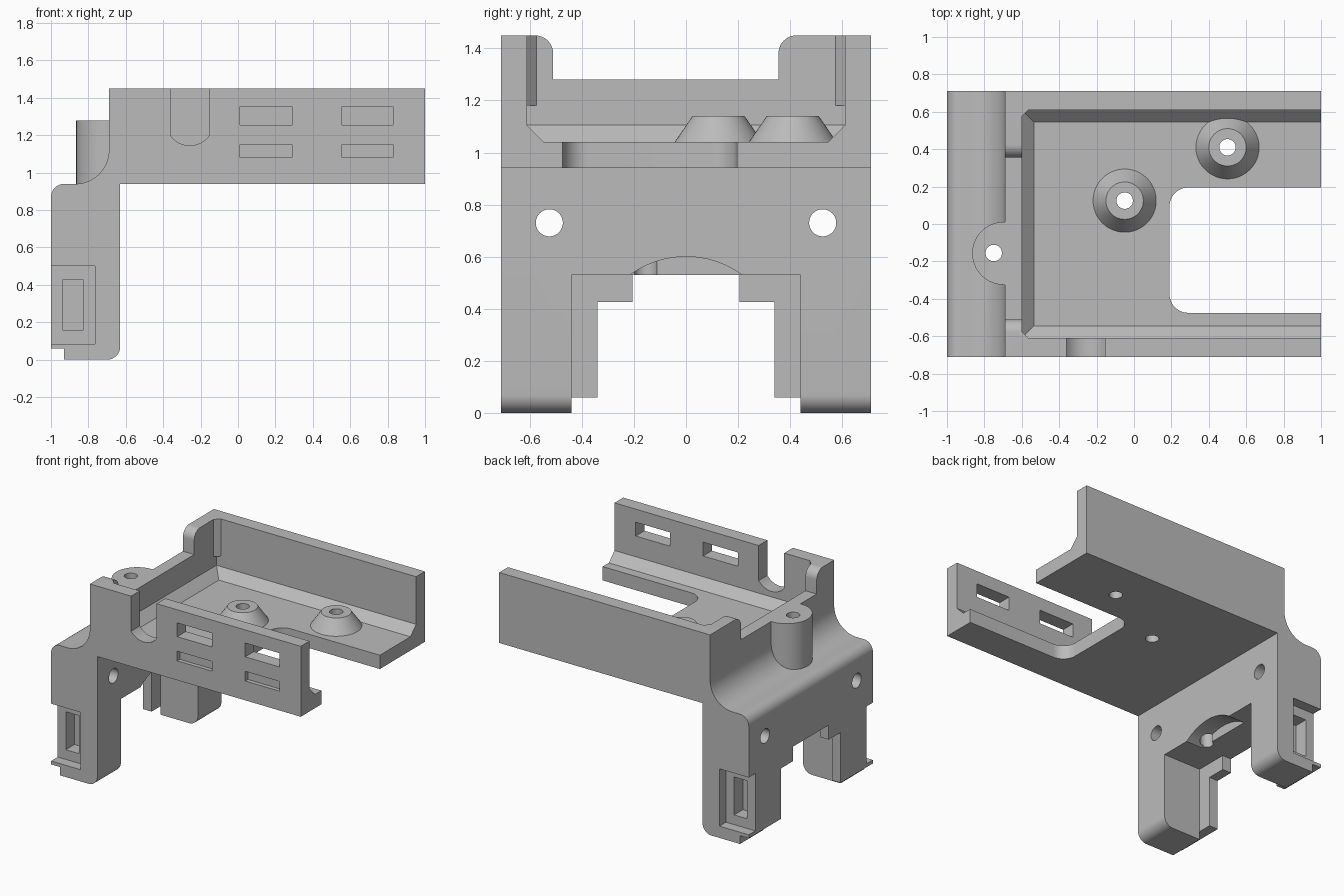
import bpy
import bmesh
from math import radians, cos, sin

if "Cube" in bpy.data.objects:
    bpy.data.objects.remove(bpy.data.objects["Cube"], do_unlink=True)

grey = bpy.data.materials.new("plain grey")
grey.use_nodes = True
colour = (0.5, 0.5, 0.5, 1)
grey.diffuse_color = colour
grey.node_tree.nodes["Principled BSDF"].inputs["Base Color"].default_value = colour


def arc(cu, cv, r, start, end, steps=12):
    angles = [radians(start + (end - start) * i / steps) for i in range(steps + 1)]
    return [(cu + r * cos(a), cv + r * sin(a)) for a in angles]


def circle(cu, cv, r, steps=48):
    return arc(cu, cv, r, 0, 360, steps)[:-1]


def rect(u0, u1, v0, v1):
    return [(u0, v0), (u1, v0), (u1, v1), (u0, v1)]


def make_object(name, bm):
    bmesh.ops.recalc_face_normals(bm, faces=bm.faces)
    mesh = bpy.data.meshes.new(name)
    bm.to_mesh(mesh)
    bm.free()
    mesh.materials.append(grey)
    obj = bpy.data.objects.new(name, mesh)
    bpy.context.collection.objects.link(obj)
    return obj


def prism(name, axis, points, start, end, bevel=0):
    """Extrude a 2D outline along an axis; optionally chamfer its start edges."""
    place = {"x": lambda u, v: (start, u, v),
             "y": lambda u, v: (u, start, v),
             "z": lambda u, v: (u, v, start)}[axis]
    bm = bmesh.new()
    base = bm.faces.new([bm.verts.new(place(u, v)) for u, v in points])
    moved = bmesh.ops.extrude_face_region(bm, geom=[base], use_keep_orig=True)["geom"]
    offset = [(end - start) * (axis == a) for a in "xyz"]
    bmesh.ops.translate(bm, vec=offset,
                        verts=[g for g in moved if isinstance(g, bmesh.types.BMVert)])
    bmesh.ops.recalc_face_normals(bm, faces=bm.faces)
    if bevel:
        bmesh.ops.bevel(bm, geom=list(base.edges), offset=bevel, segments=1,
                        affect="EDGES", clamp_overlap=False)
    return make_object(name, bm)


def combine(target, tool, operation="DIFFERENCE"):
    mod = target.modifiers.new(tool.name, "BOOLEAN")
    mod.operation, mod.solver, mod.object = operation, "EXACT", tool
    bpy.context.view_layer.objects.active = target
    bpy.ops.object.modifier_apply(modifier=mod.name)
    bpy.data.objects.remove(tool, do_unlink=True)


def cut(name, *args, **kwargs):
    combine(bracket, prism(name, *args, **kwargs))


def add(name, *args):
    combine(bracket, prism(name, *args), "UNION")


# Side profile of the whole bracket
outline = [(-0.93, 0)] + arc(-0.7, 0.07, 0.07, -90, 0)
outline += [(-0.63, 0.94), (1, 0.94), (1, 1.45), (-0.69, 1.45)]
outline += arc(-0.87, 1.12, 0.18, 0, -90, 16)
outline += arc(-0.93, 0.87, 0.07, 90, 180) + [(-1, 0.06), (-0.93, 0.06)]
bracket = prism("mounting_bracket", "y", outline, -0.71, 0.71)

# Screw boss on the end wall
add("screw_boss", "z", [(-0.65, -0.325)] + arc(-0.697, -0.157, 0.168, 270, 90, 32)
    + [(-0.65, 0.011)], 0.9, 1.28)

# Tray cavity with chamfered foot, and lowered end wall
cut("tray_cavity", "z", rect(-0.6, 1.3, -0.61, 0.61), 1.04, 1.7, bevel=0.065)
cut("end_wall_dip", "x", [(-0.51, 1.28), (0.355, 1.28)] + arc(0.425, 1.38, 0.07, 180, 90)
    + [(0.425, 1.6), (-0.58, 1.6)] + arc(-0.58, 1.38, 0.07, 90, 0), -0.9, -0.59)

# Corner gussets
for side in (-1, 1):
    add("corner_gusset", "z", [(-0.61, side * 0.575), (-0.6, side * 0.575),
                               (-0.565, side * 0.61), (-0.565, side * 0.62),
                               (-0.61, side * 0.62)], 1.18, 1.45)

# Floor opening
cut("floor_slot", "z", [(1.2, -0.475), (1.2, 0.195)] + arc(0.29, 0.095, 0.1, 90, 180)
    + arc(0.29, -0.375, 0.1, 180, 270), 0.8, 1.2)

# Front wall notch, windows and blind slots
cut("cable_notch", "y", [(-0.155, 1.6), (-0.36, 1.6)]
    + arc(-0.2575, 1.273, 0.128, 217, 323), -0.8, -0.55)
for x0, x1 in ((0.01, 0.29), (0.555, 0.83)):
    cut("window", "y", rect(x0, x1, 1.255, 1.355), -0.8, -0.55)
    cut("blind_slot", "y", rect(x0, x1, 1.08, 1.15), -0.8, -0.68)

# Space between the legs, leaving a stepped outer plate
cut("leg_space", "x", rect(-0.44, 0.44, -0.1, 0.53), -0.93, -0.5)
cut("plate_opening", "x", rect(-0.34, 0.34, -0.1, 0.425), -1.1, -0.9)
cut("plate_step", "x", rect(-0.205, 0.205, 0.3, 0.53), -1.1, -0.9)
cut("arched_relief", "x", circle(0, 0.235, 0.365, 96), -0.76, -0.5)

# Leg holes, side recesses and latch slots
for side in (-1, 1):
    cut("leg_hole", "x", circle(side * 0.525, 0.73, 0.052), -1.1, -0.5)
    cut("side_recess", "y", rect(-1.1, -0.765, 0.085, 0.5), side * 0.635, side * 0.8)
    cut("latch_slot", "y", rect(-0.935, -0.83, 0.155, 0.43), side * 0.535, side * 0.8)

# Screw holes through the boss and floor
standoff_spots = [(-0.05, 0.125), (0.5, 0.41)]
for x, y in [(-0.75, -0.155)] + standoff_spots:
    cut("screw_hole", "z", circle(x, y, 0.044), 0.4, 1.4)

# Hollow conical standoffs
parts = [bracket]
for number, (x, y) in enumerate(standoff_spots, 1):
    bm = bmesh.new()
    rings = [[bm.verts.new((u, v, z)) for u, v in circle(x, y, r)]
             for r, z in ((0.044, 1.04), (0.169, 1.04), (0.1, 1.14), (0.044, 1.14))]
    for k, ring in enumerate(rings[:-1]):
        upper = rings[k + 1]
        for i in range(len(ring)):
            bm.faces.new((ring[i - 1], ring[i], upper[i], upper[i - 1]))
    for i in range(len(rings[0])):
        bm.faces.new((rings[3][i - 1], rings[3][i], rings[0][i], rings[0][i - 1]))
    parts.append(make_object(f"standoff_{number}", bm))

# Smooth the round surfaces, keep the edges crisp
for part in parts:
    bpy.ops.object.select_all(action="DESELECT")
    part.select_set(True)
    bpy.context.view_layer.objects.active = part
    bpy.ops.object.shade_smooth_by_angle(angle=radians(25))
